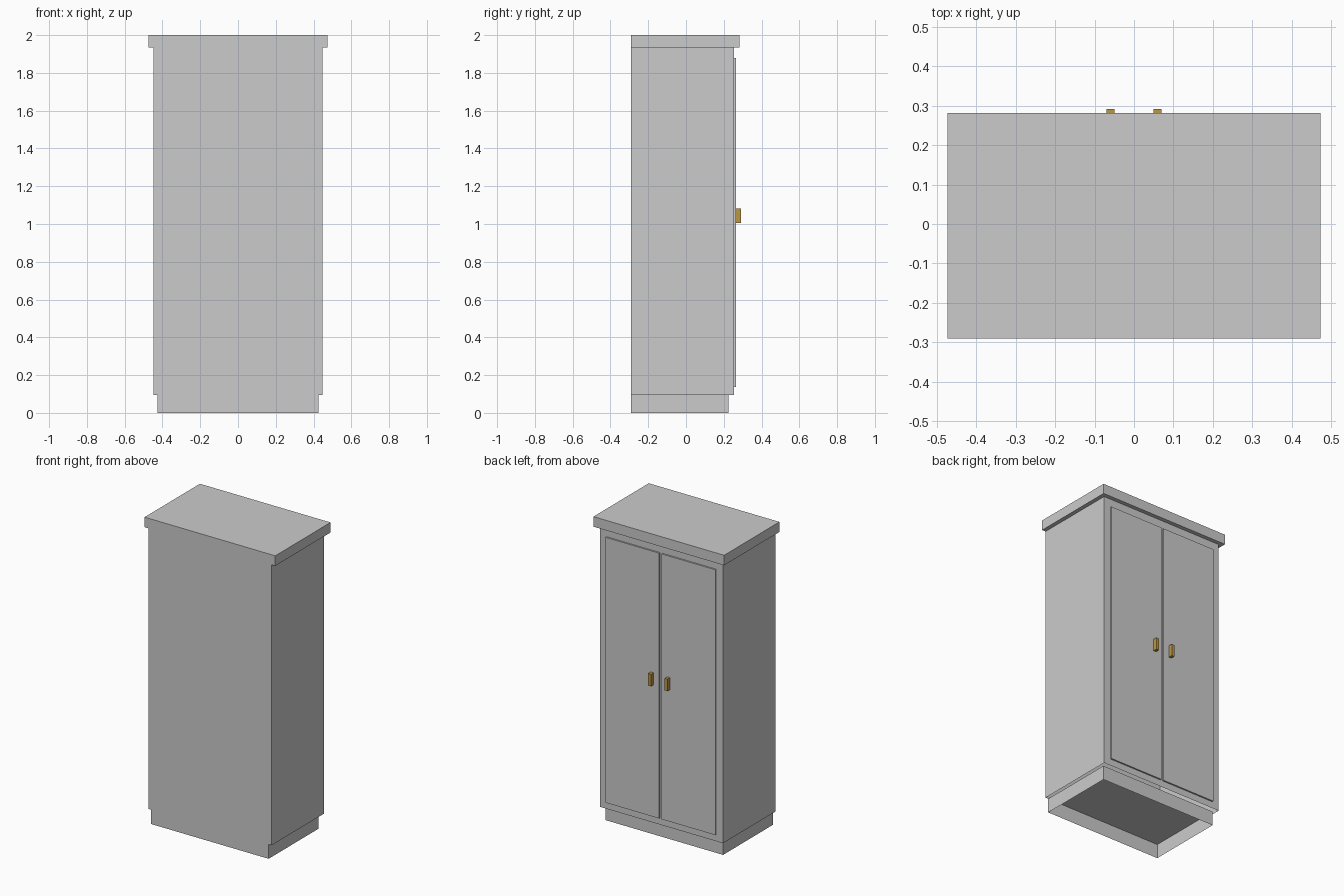
import bpy
import bmesh

if "Cube" in bpy.data.objects:
    bpy.data.objects.remove(bpy.data.objects["Cube"])

BACK = -0.291


def box(name, x, y, z, open_bottom=False, mat=None):
    """Box spanning the (min, max) ranges; optionally without its underside."""
    bm = bmesh.new()
    bmesh.ops.create_cube(bm, size=1)
    for v in bm.verts:
        v.co = [r[0] + (c + 0.5) * (r[1] - r[0]) for c, r in zip(v.co, (x, y, z))]
    bm.normal_update()
    if open_bottom:
        under = [f for f in bm.faces if f.normal.z < -0.5]
        bmesh.ops.delete(bm, geom=under, context='FACES_ONLY')
    mesh = bpy.data.meshes.new(name)
    bm.to_mesh(mesh)
    bm.free()
    if mat:
        mesh.materials.append(mat)
    obj = bpy.data.objects.new(name, mesh)
    bpy.context.collection.objects.link(obj)
    return obj


brass = bpy.data.materials.new("brass")
brass.diffuse_color = (0.50, 0.31, 0.06, 1)
brass.use_nodes = True
brass.node_tree.nodes["Principled BSDF"].inputs["Base Color"].default_value = brass.diffuse_color

# Carcass: open-bottomed plinth and body, overhanging cornice
box("plinth", (-0.426, 0.426), (BACK, 0.224), (0, 0.094), open_bottom=True)
box("body", (-0.447, 0.447), (BACK, 0.255), (0.094, 1.934), open_bottom=True)
box("cornice", (-0.474, 0.474), (BACK, 0.282), (1.934, 2.0))

# Pair of doors, each with a pull handle near the middle
for side, s in (("left", -1), ("right", 1)):
    box(side + "_door", sorted((s * 0.009, s * 0.398)), (0.255, 0.265), (0.138, 1.878))
    box(side + "_handle", sorted((s * 0.05, s * 0.07)), (0.265, 0.292), (1.004, 1.083), mat=brass)
